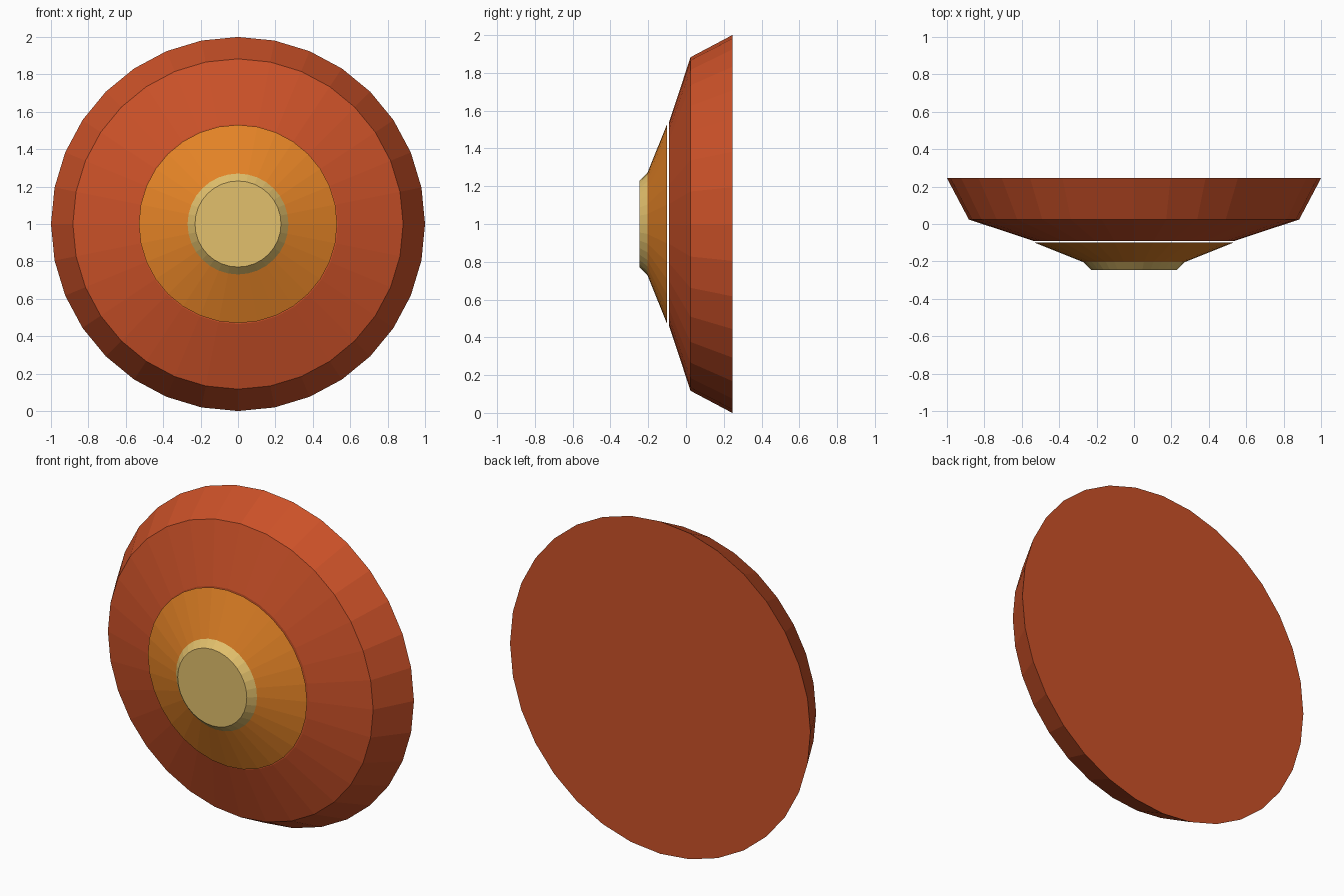
import bpy, bmesh, math

if "Cube" in bpy.data.objects:
    bpy.data.objects.remove(bpy.data.objects["Cube"])

SIDES = 32
CENTRE_Z = 1.0


def srgb(r, g, b):
    def lin(c):
        c /= 255
        return c / 12.92 if c <= 0.04045 else ((c + 0.055) / 1.055) ** 2.4
    return (lin(r), lin(g), lin(b), 1.0)


def material(name, rgb):
    m = bpy.data.materials.new(name)
    m.diffuse_color = srgb(*rgb)
    m.use_nodes = True
    m.node_tree.nodes["Principled BSDF"].inputs["Base Color"].default_value = m.diffuse_color
    return m


def turned_part(name, profile, mat):
    """Closed solid turned about the y axis; profile is (y, radius) from back to front."""
    bm = bmesh.new()
    rings = []
    for y, r in profile:
        rings.append([bm.verts.new((r * math.sin(2 * math.pi * i / SIDES), y,
                                    CENTRE_Z + r * math.cos(2 * math.pi * i / SIDES)))
                      for i in range(SIDES)])
    for a, b in zip(rings, rings[1:]):
        for i in range(SIDES):
            j = (i + 1) % SIDES
            bm.faces.new((a[i], a[j], b[j], b[i]))
    bm.faces.new(rings[0])
    bm.faces.new(rings[-1])
    bmesh.ops.recalc_face_normals(bm, faces=bm.faces)
    me = bpy.data.meshes.new(name)
    bm.to_mesh(me)
    bm.free()
    me.materials.append(mat)
    ob = bpy.data.objects.new(name, me)
    bpy.context.collection.objects.link(ob)
    return ob


red = material("rust red", (203, 81, 40))
orange = material("amber orange", (228, 131, 38))
cream = material("pale gold", (226, 192, 108))

# wide rear dish with a sloped rim
turned_part("outer_dish", [(0.245, 1.0), (0.024, 0.883), (-0.091, 0.535)], red)
# middle cone, floating just in front of the dish
turned_part("middle_cone", [(-0.100, 0.53), (-0.205, 0.268)], orange)
# small front button
turned_part("centre_button", [(-0.204, 0.27), (-0.245, 0.23)], cream)
